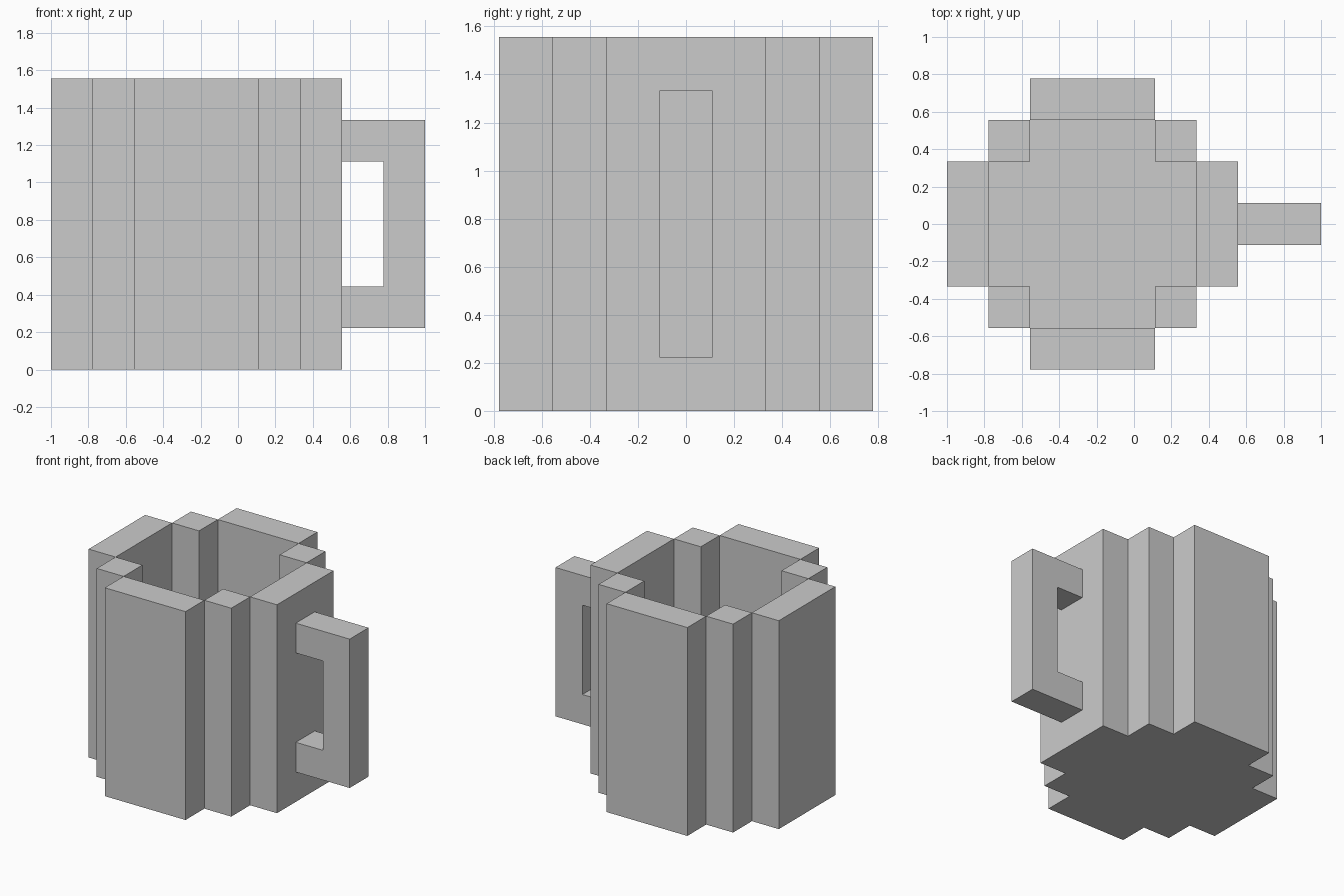
import bpy, bmesh, math
from mathutils import Vector

if "Cube" in bpy.data.objects:
    bpy.data.objects.remove(bpy.data.objects["Cube"])

U = 2 / 9  # edge of one cube; the model is 9 cubes long
AXES = [Vector((1, 0, 0)), Vector((0, 1, 0)), Vector((0, 0, 1))]


def block_part(name, cells):
    """Outer skin of a set of unit cubes (x, y centre, z base), flat areas merged."""
    bm = bmesh.new()
    for c in cells:
        for k in range(3):
            for s in (1, -1):
                n = AXES[k] * s
                if tuple(int(a + b) for a, b in zip(c, n)) in cells:
                    continue
                u, v = AXES[(k + 1) % 3] * s, AXES[(k + 2) % 3]
                mid = Vector(c) + Vector((0, 0, 0.5)) + n / 2
                quad = [(-1, -1), (1, -1), (1, 1), (-1, 1)]
                bm.faces.new([bm.verts.new((mid + u * a / 2 + v * b / 2) * U)
                              for a, b in quad])
    bmesh.ops.remove_doubles(bm, verts=bm.verts, dist=1e-4)
    bmesh.ops.dissolve_limit(bm, angle_limit=math.radians(1),
                             verts=bm.verts, edges=bm.edges)
    me = bpy.data.meshes.new(name)
    bm.to_mesh(me)
    bm.free()
    ob = bpy.data.objects.new(name, me)
    bpy.context.collection.objects.link(ob)
    return ob


def disc(r):
    """Stepped round footprint with its corners cut off."""
    return {(x, y) for x in range(-r, r + 1) for y in range(-r, r + 1)
            if abs(x) + abs(y) <= r + 1}


# Cup: solid floor one cube thick, then a ring of wall cubes
outer, inner = disc(3), disc(2)
cup = {(x - 1, y, z) for z in range(7)
       for x, y in (outer if z == 0 else outer - inner)}
block_part("cup", cup)

# Handle: C shape, two arms and an upright
handle = {(3, 0, 1), (3, 0, 5)} | {(4, 0, z) for z in range(1, 6)}
block_part("handle", handle)
